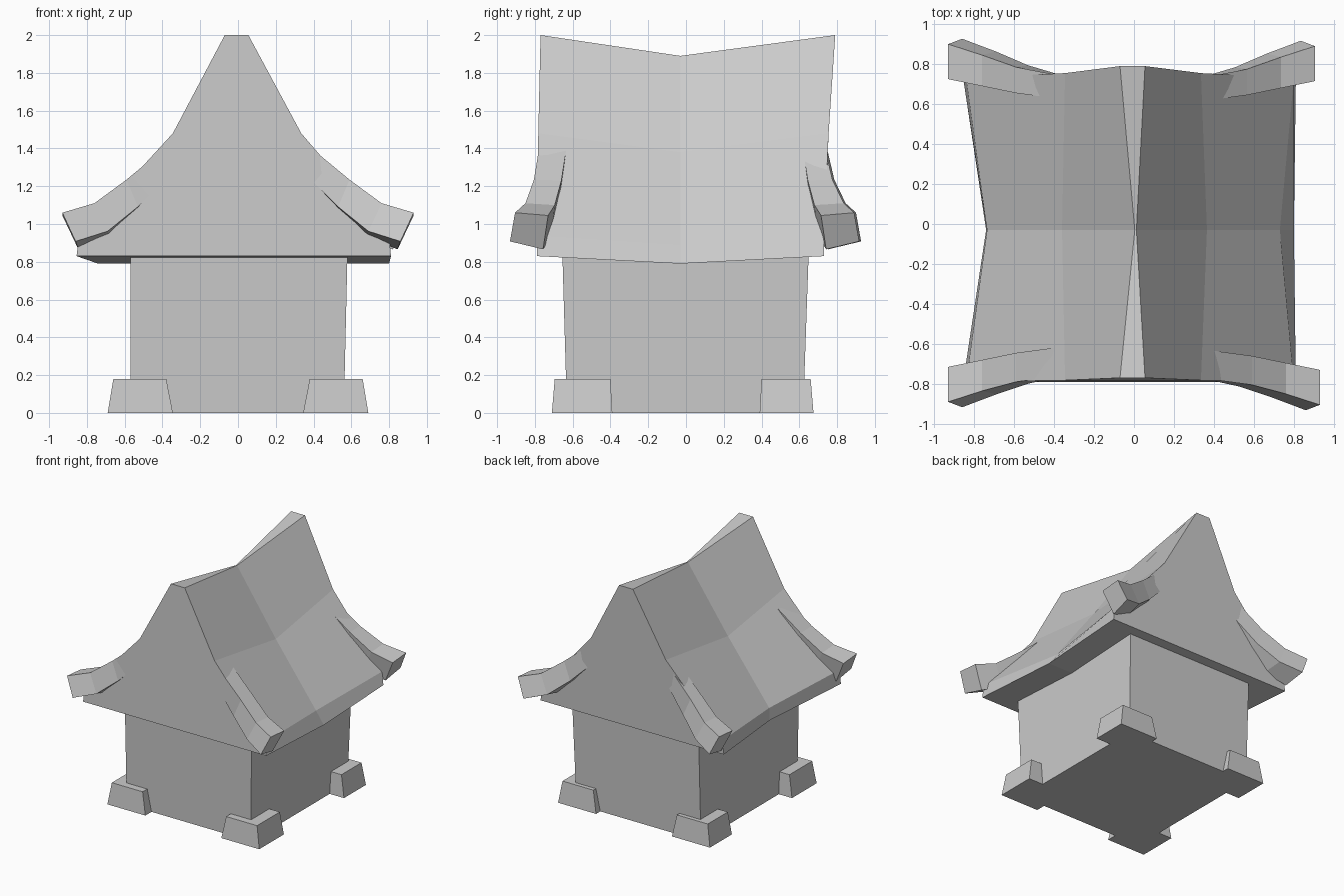
import bpy

if "Cube" in bpy.data.objects:
    bpy.data.objects.remove(bpy.data.objects["Cube"])


def loft(name, rings):
    """Closed flat-faced mesh through equal-length rings of points."""
    n = len(rings[0])
    verts = [p for r in rings for p in r]
    faces = [tuple(range(n)), tuple(range(len(verts) - n, len(verts)))]
    for k in range(len(rings) - 1):
        for i in range(n):
            j = (i + 1) % n
            faces.append((k * n + i, k * n + j, (k + 1) * n + j, (k + 1) * n + i))
    me = bpy.data.meshes.new(name)
    me.from_pydata(verts, [], faces)
    import bmesh
    bm = bmesh.new()
    bm.from_mesh(me)
    bmesh.ops.recalc_face_normals(bm, faces=bm.faces)
    bm.to_mesh(me)
    bm.free()
    ob = bpy.data.objects.new(name, me)
    bpy.context.collection.objects.link(ob)
    return ob


def rect(x0, x1, y0, y1, z):
    return [(x0, y0, z), (x1, y0, z), (x1, y1, z), (x0, y1, z)]


# Walls, flaring slightly towards the top
loft("walls", [rect(-0.57, 0.56, -0.63, 0.62, 0), rect(-0.57, 0.58, -0.655, 0.65, 0.86)])

# Corner feet
for sx, sname in ((-1, "left"), (1, "right")):
    for sy, yo, yname in ((-1, 0.71, "front"), (1, 0.675, "back")):
        loft(f"{yname}_{sname}_foot", [
            rect(sx * 0.345, sx * 0.69, sy * 0.39, sy * yo, 0),
            rect(sx * 0.38, sx * 0.66, sy * 0.40, sy * (yo - 0.015), 0.18)])


# Saddle roof: three cross-sections, the middle one sagging and pinched.
# Each point is (x, z, y shift towards the middle)
def section(y, profile):
    s = 1 if y > 0 else -1
    return [(x, y - s * d, z) for x, z, d in profile]


def end(crease, eave):
    return [(-0.07, 2.0, 0), (-0.345, 1.48, crease), (-0.84, 0.94, eave), (-0.855, 0.83, eave),
            (0.81, 0.83, eave), (0.80, 0.94, eave), (0.335, 1.48, crease), (0.055, 2.0, 0)]


middle = [(0.004, 1.89, 0), (-0.36, 1.38, 0), (-0.735, 0.89, 0), (-0.74, 0.79, 0),
          (0.80, 0.79, 0), (0.73, 0.89, 0), (0.365, 1.38, 0), (0.012, 1.89, 0)]
loft("roof", [section(-0.77, end(-0.012, -0.02)), section(-0.03, middle),
              section(0.79, end(0.035, 0.06))])

# Upswept horns: (top x, top z, bottom x, bottom z, outer y, inner y)
path = [(0.33, 1.45, 0.33, 1.29, 0.765, 0.62),
        (0.59, 1.235, 0.53, 1.085, 0.80, 0.655),
        (0.76, 1.11, 0.69, 0.95, 0.845, 0.69),
        (0.93, 1.06, 0.86, 0.89, 0.90, 0.725)]
corners = [("front_left", -1, -1, 0.0, -0.01), ("front_right", 1, -1, 0.0, 0.005),
           ("back_left", -1, 1, 0.0, 0.0), ("back_right", 1, 1, 0.025, -0.01)]
for name, sx, sy, dx, dy in corners:
    rings = []
    for k, (tx, tz, bx, bz, yo, yi) in enumerate(path):
        lean = 0.009 * k
        if sy > 0 and k < 2:
            yo -= 0.015 * (2 - k)
        rings.append([(sx * (tx - dx), sy * (yo + dy), tz),
                      (sx * (tx - dx), sy * (yi + dy), tz - 0.005 * k),
                      (sx * (bx - 0.015 - dx), sy * (yi + dy + lean), bz - 0.008 * k),
                      (sx * (bx - dx), sy * (yo + dy + lean), bz + 0.006 * k)])
    loft(f"{name}_roof_horn", rings)
